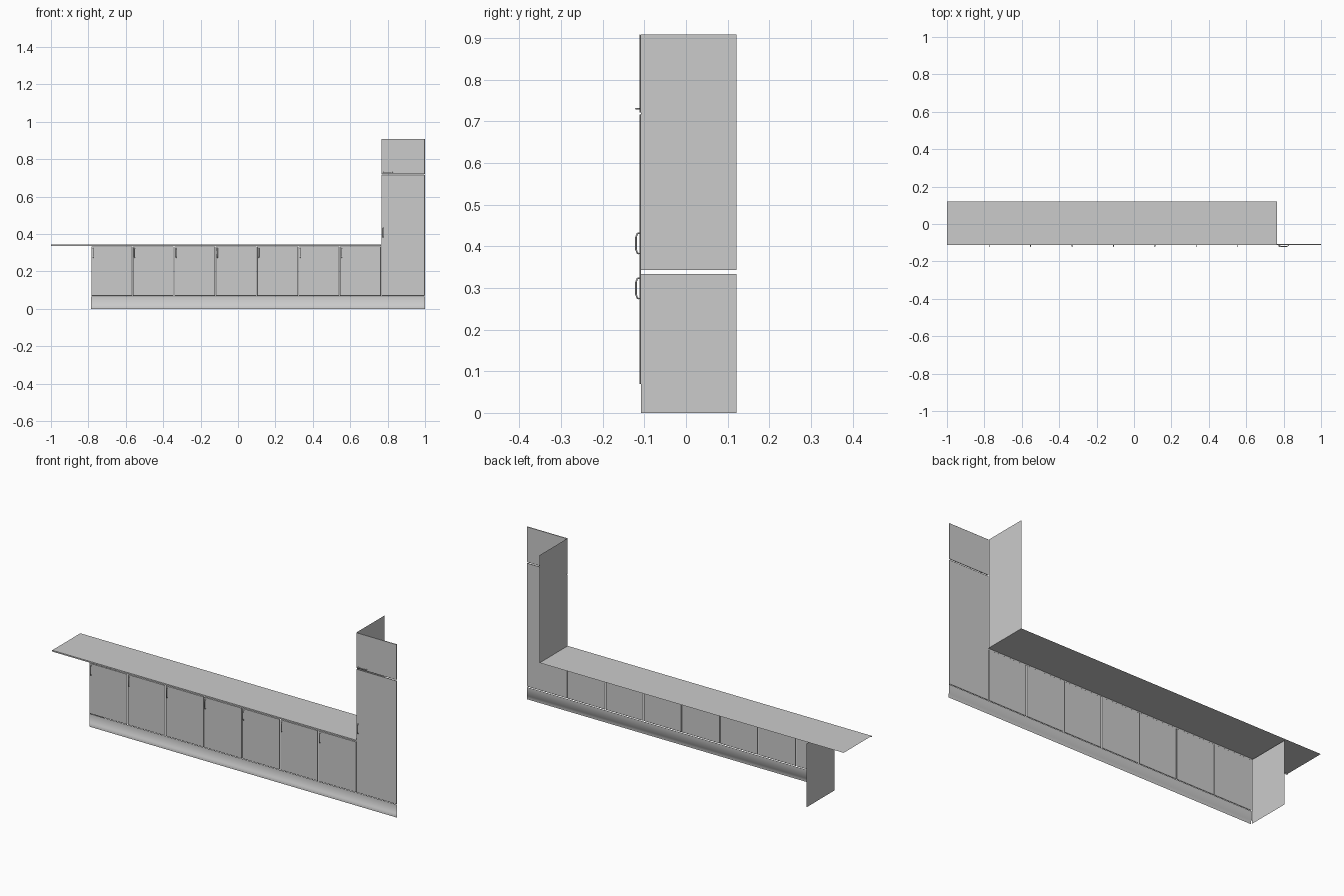
import bpy, bmesh
from mathutils import Vector

cube = bpy.data.objects.get("Cube")
if cube:
    bpy.data.objects.remove(cube, do_unlink=True)


def make_material(name, level):
    mat = bpy.data.materials.new(name)
    mat.use_nodes = True
    colour = (level, level, level, 1)
    mat.diffuse_color = colour
    mat.node_tree.nodes["Principled BSDF"].inputs["Base Color"].default_value = colour
    return mat


GREY = make_material("light_grey", 0.6)

# Main dimensions
LEFT, SPLIT, RIGHT = -0.785, 0.765, 1.0
FRONT, BACK = -0.108, 0.121
DOOR_FACE = -0.112
BASE_TOP, DOOR_TOP, COUNTER, TOP = 0.066, 0.334, 0.343, 0.908
DOORS = 7


def finish(name, bm):
    mesh = bpy.data.meshes.new(name)
    bm.to_mesh(mesh)
    bm.free()
    mesh.materials.append(GREY)
    obj = bpy.data.objects.new(name, mesh)
    bpy.context.collection.objects.link(obj)
    return obj


def strip(name, profile, direction, smooth=False):
    """Open sheet: a profile polyline extruded along a direction."""
    bm = bmesh.new()
    near = [bm.verts.new(p) for p in profile]
    far = [bm.verts.new(Vector(p) + Vector(direction)) for p in profile]
    for i in range(len(profile) - 1):
        face = bm.faces.new((near[i], far[i], far[i + 1], near[i + 1]))
        face.smooth = smooth
    return finish(name, bm)


def door(name, x0, x1, z0, z1, gap=0.0015):
    """Thin front panel with softened edges."""
    bm = bmesh.new()
    bmesh.ops.create_cube(bm, size=1)
    lo = Vector((x0 + gap, DOOR_FACE, z0))
    hi = Vector((x1 - gap, FRONT, z1))
    for v in bm.verts:
        v.co = Vector([lo[i] + (v.co[i] + 0.5) * (hi[i] - lo[i]) for i in range(3)])
    obj = finish(name, bm)
    bevel = obj.modifiers.new("soft_edge", "BEVEL")
    bevel.width, bevel.segments = 0.001, 1
    return obj


def handle(name, x, z, along, length=0.05):
    """Bowed bar handle that starts and ends on the door face."""
    curve = bpy.data.curves.new(name, "CURVE")
    curve.dimensions = "3D"
    curve.bevel_depth, curve.bevel_resolution = 0.0022, 1
    curve.use_fill_caps = True
    spline = curve.splines.new("POLY")
    bow = [(0, 0), (0.03, 0.6), (0.2, 1), (0.8, 1), (0.97, 0.6), (1, 0)]
    spline.points.add(len(bow) - 1)
    for point, (t, out) in zip(spline.points, bow):
        pos = Vector((x, DOOR_FACE - 0.008 * out, z)) + Vector(along) * t * length
        point.co = (*pos, 1)
    curve.materials.append(GREY)
    obj = bpy.data.objects.new(name, curve)
    bpy.context.collection.objects.link(obj)


# Plinth with a small projecting foot
strip("plinth", [(LEFT, DOOR_FACE, 0), (LEFT, DOOR_FACE, 0.018),
                 (LEFT, FRONT, 0.022), (LEFT, FRONT, BASE_TOP)],
      (RIGHT - LEFT, 0, 0), smooth=True)

# Open-backed carcass: one low end panel and one tall side panel
depth = (0, BACK - FRONT, 0)
strip("end_panel", [(LEFT, FRONT, DOOR_TOP), (LEFT, FRONT, 0)], depth)
strip("tall_side_panel", [(SPLIT, FRONT, TOP), (SPLIT, FRONT, COUNTER)], depth)

# Worktop sheet with a shallow front lip
strip("worktop", [(-1, BACK, COUNTER), (-1, DOOR_FACE, COUNTER),
                  (-1, DOOR_FACE, DOOR_TOP + 0.002)], (SPLIT + 1, 0, 0))

# Row of base doors, each with an upright handle
width = (SPLIT - LEFT) / DOORS
for i in range(DOORS):
    x = LEFT + i * width
    door(f"base_door_{i + 1}", x, x + width, BASE_TOP + 0.003, DOOR_TOP)
    handle(f"base_handle_{i + 1}", x + 0.011, 0.274, (0, 0, 1))

# Tall cabinet front: long door and small upper door
door("tall_door", SPLIT, RIGHT, BASE_TOP + 0.003, 0.717)
door("upper_door", SPLIT, RIGHT, 0.721, TOP)
handle("tall_handle", SPLIT + 0.011, 0.382, (0, 0, 1))
handle("upper_handle", SPLIT + 0.011, 0.73, (1, 0, 0))
